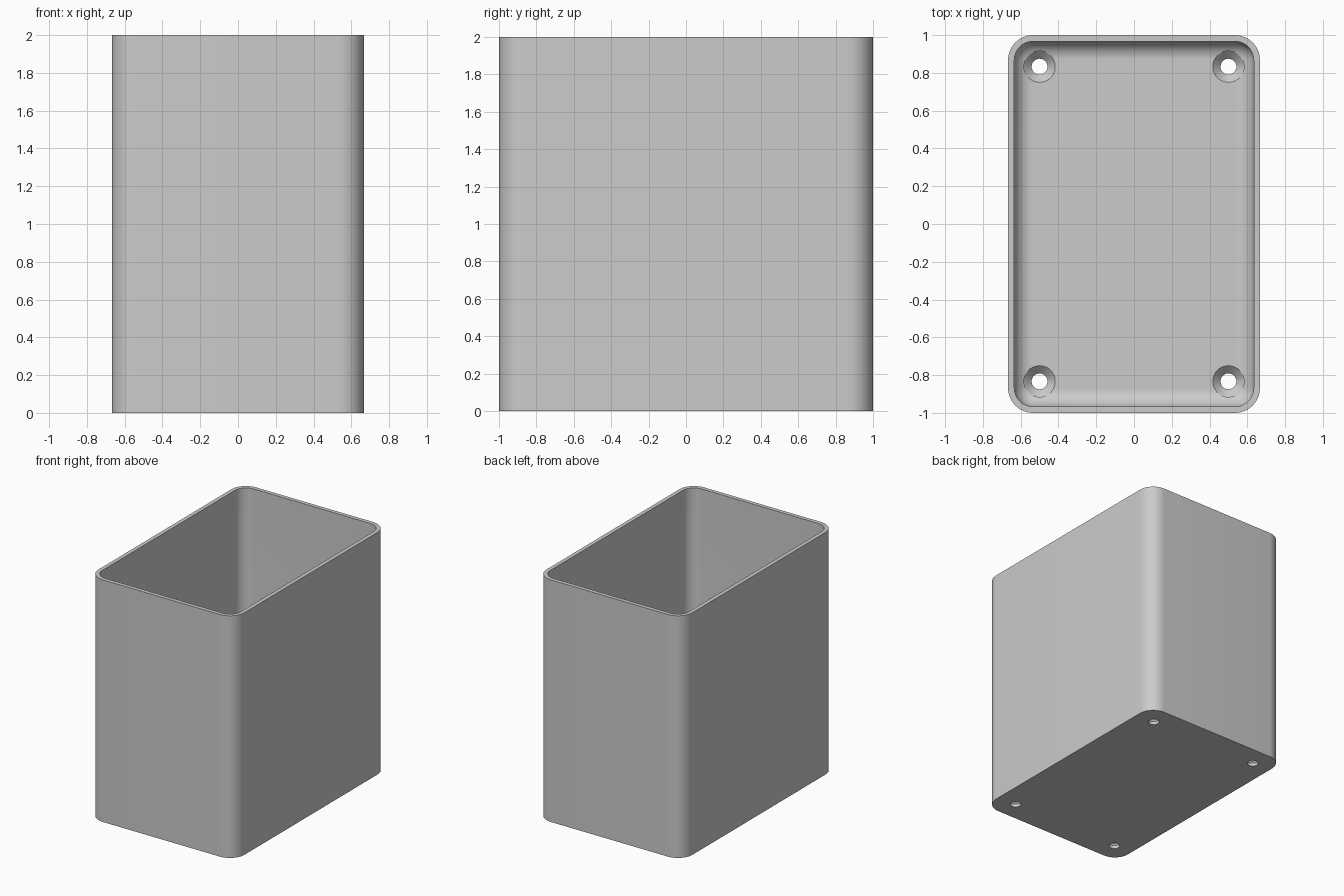
import bpy, bmesh
from math import sin, cos, pi, radians

cube = bpy.data.objects.get("Cube")
if cube:
    bpy.data.objects.remove(cube, do_unlink=True)

HALF_X, HALF_Y, HEIGHT = 0.667, 1.0, 2.0
WALL, FLOOR = 0.033, 0.067
OUTER_R = 0.133
INNER_R = OUTER_R - WALL
FILLET = 0.095
STEPS = 12

grey = bpy.data.materials.new("light grey")
grey.use_nodes = True
colour = (0.6, 0.6, 0.6, 1)
grey.diffuse_color = colour
grey.node_tree.nodes["Principled BSDF"].inputs["Base Color"].default_value = colour


def make_object(name, bm):
    bmesh.ops.recalc_face_normals(bm, faces=bm.faces)
    mesh = bpy.data.meshes.new(name)
    bm.to_mesh(mesh)
    bm.free()
    mesh.materials.append(grey)
    obj = bpy.data.objects.new(name, mesh)
    bpy.context.collection.objects.link(obj)
    return obj


def rounded_ring(bm, inset, radius, z):
    """Rounded rectangle of vertices, inset from the outer footprint."""
    ring = []
    for q, (sx, sy) in enumerate([(1, 1), (-1, 1), (-1, -1), (1, -1)]):
        cx, cy = sx * (HALF_X - inset - radius), sy * (HALF_Y - inset - radius)
        for i in range(STEPS + 1):
            a = (q + i / STEPS) * pi / 2
            ring.append(bm.verts.new((cx + radius * cos(a), cy + radius * sin(a), z)))
    return ring


def loft(bm, rings):
    """Bridge the rings in order and cap both ends."""
    for low, high in zip(rings, rings[1:]):
        n = len(low)
        for i in range(n):
            j = (i + 1) % n
            bm.faces.new((low[i], low[j], high[j], high[i]))
    bm.faces.new(rings[0])
    bm.faces.new(rings[-1])


# Open box: outer wall, rim, inner wall and filleted floor
bm = bmesh.new()
rings = [rounded_ring(bm, 0, OUTER_R, 0),
         rounded_ring(bm, 0, OUTER_R, HEIGHT),
         rounded_ring(bm, WALL, INNER_R, HEIGHT)]
for i in range(STEPS + 1):
    a = i / STEPS * pi / 2
    inset = FILLET * (1 - cos(a))
    rings.append(rounded_ring(bm, WALL + inset, INNER_R - inset,
                              FLOOR + FILLET * (1 - sin(a))))
loft(bm, rings)
box = make_object("open_box", bm)

# Countersunk screw hole cutters, one per corner
bm = bmesh.new()
profile = [(0.042, -0.1), (0.042, 0.026), (0.083, FLOOR), (0.083, 0.3)]
for x in (-0.5, 0.5):
    for y in (-0.833, 0.833):
        loft(bm, [[bm.verts.new((x + r * cos(k * pi / 20), y + r * sin(k * pi / 20), z))
                   for k in range(40)] for r, z in profile])
cutter = make_object("screw_hole_cutter", bm)
cutter.hide_render = True

cut = box.modifiers.new("screw_holes", 'BOOLEAN')
cut.operation = 'DIFFERENCE'
cut.solver = 'EXACT'
cut.object = cutter
bpy.ops.object.select_all(action='DESELECT')
bpy.context.view_layer.objects.active = box
box.select_set(True)
bpy.ops.object.modifier_apply(modifier=cut.name)
bpy.data.objects.remove(cutter, do_unlink=True)
bpy.ops.object.shade_smooth_by_angle(angle=radians(30))
